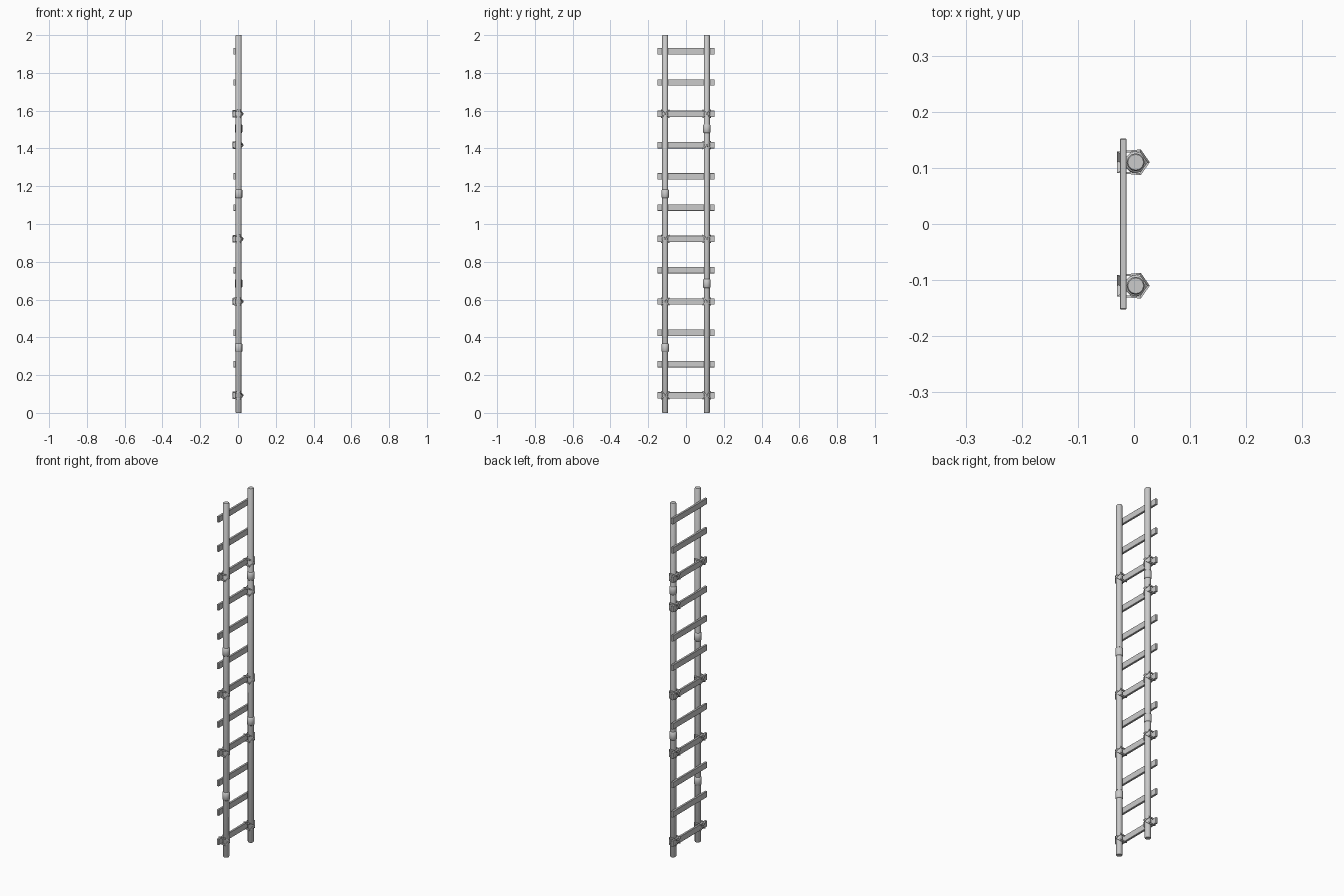
import bpy
import bmesh
import math
from mathutils import Vector

cube = bpy.data.objects.get("Cube")
if cube:
    bpy.data.objects.remove(cube)

grey = bpy.data.materials.new("plain_grey")
grey.use_nodes = True
colour = (0.6, 0.6, 0.6, 1)
grey.diffuse_color = colour
grey.node_tree.nodes["Principled BSDF"].inputs["Base Color"].default_value = colour

RAIL_X, RAIL_Y, RAIL_R = 0.003, 0.11, 0.016
RUNG_X = -0.019
FIRST, STEP = 0.093, 0.1656


def finish(bm, name, smooth=False):
    bmesh.ops.recalc_face_normals(bm, faces=bm.faces)
    mesh = bpy.data.meshes.new(name)
    bm.to_mesh(mesh)
    bm.free()
    mesh.materials.append(grey)
    obj = bpy.data.objects.new(name, mesh)
    bpy.context.collection.objects.link(obj)
    if smooth:
        bpy.ops.object.select_all(action="DESELECT")
        obj.select_set(True)
        bpy.context.view_layer.objects.active = obj
        bpy.ops.object.shade_smooth_by_angle(angle=math.radians(50))
    return obj


def turned(name, y, profile, sides=12):
    """Upright solid of revolution from (radius, height) pairs."""
    bm = bmesh.new()
    rings = []
    for r, z in profile:
        rings.append([bm.verts.new((RAIL_X + r * math.cos(math.tau * i / sides),
                                    y + r * math.sin(math.tau * i / sides), z))
                      for i in range(sides)])
    for a, b in zip(rings, rings[1:]):
        for i in range(sides):
            j = (i + 1) % sides
            bm.faces.new((a[i], a[j], b[j], b[i]))
    bm.faces.new(rings[0])
    bm.faces.new(rings[-1])
    return finish(bm, name, True)


def rung(name, z):
    """Flat plank with lightly bevelled edges."""
    bm = bmesh.new()
    bmesh.ops.create_cube(bm, size=1)
    for v in bm.verts:
        v.co = Vector((RUNG_X + v.co.x * 0.012, v.co.y * 0.304, z + v.co.z * 0.034))
    bmesh.ops.bevel(bm, geom=bm.edges[:], offset=0.001, segments=1, affect="EDGES")
    finish(bm, name)


def lashing(name, y, z, slope):
    """Five-cornered band round rail and rung, slanted across the joint."""
    outline = [(0.028, 0), (0.012, 0.023), (-0.03, 0.019), (-0.03, -0.019), (0.012, -0.023)]
    half = 0.004
    bm = bmesh.new()
    loops = []
    for scale, dz in ((1, -half), (1, half), (0.84, half), (0.84, -half)):
        loops.append([bm.verts.new((px * scale, y + py * scale, z + py * slope + dz))
                      for px, py in outline])
    for k in range(4):
        a, b = loops[k], loops[(k + 1) % 4]
        for i in range(5):
            j = (i + 1) % 5
            bm.faces.new((a[i], a[j], b[j], b[i]))
    finish(bm, name)


# Rails with softened ends
for side, y in (("front", -RAIL_Y), ("back", RAIL_Y)):
    turned(side + "_rail", y, [(RAIL_R - 0.002, 0), (RAIL_R, 0.003),
                               (RAIL_R, 1.997), (RAIL_R - 0.002, 2)])

# Rungs
for n in range(12):
    rung(f"rung_{n + 1}", FIRST + n * STEP)

# Collars on the rail joints
for y, heights in ((-RAIL_Y, (0.345, 1.16)), (RAIL_Y, (0.685, 1.505))):
    for z in heights:
        turned("rail_collar", y, [(0.016, z - 0.023), (0.0195, z - 0.019),
                                  (0.0195, z + 0.019), (0.016, z + 0.023)])

# Crossed lashings on some of the joints
for y, rungs in ((-RAIL_Y, (0, 3, 5, 9)), (RAIL_Y, (0, 3, 5, 8, 9))):
    for n in rungs:
        for slope in (-0.8, 0.8):
            lashing("lashing_band", y, FIRST + n * STEP, slope)
